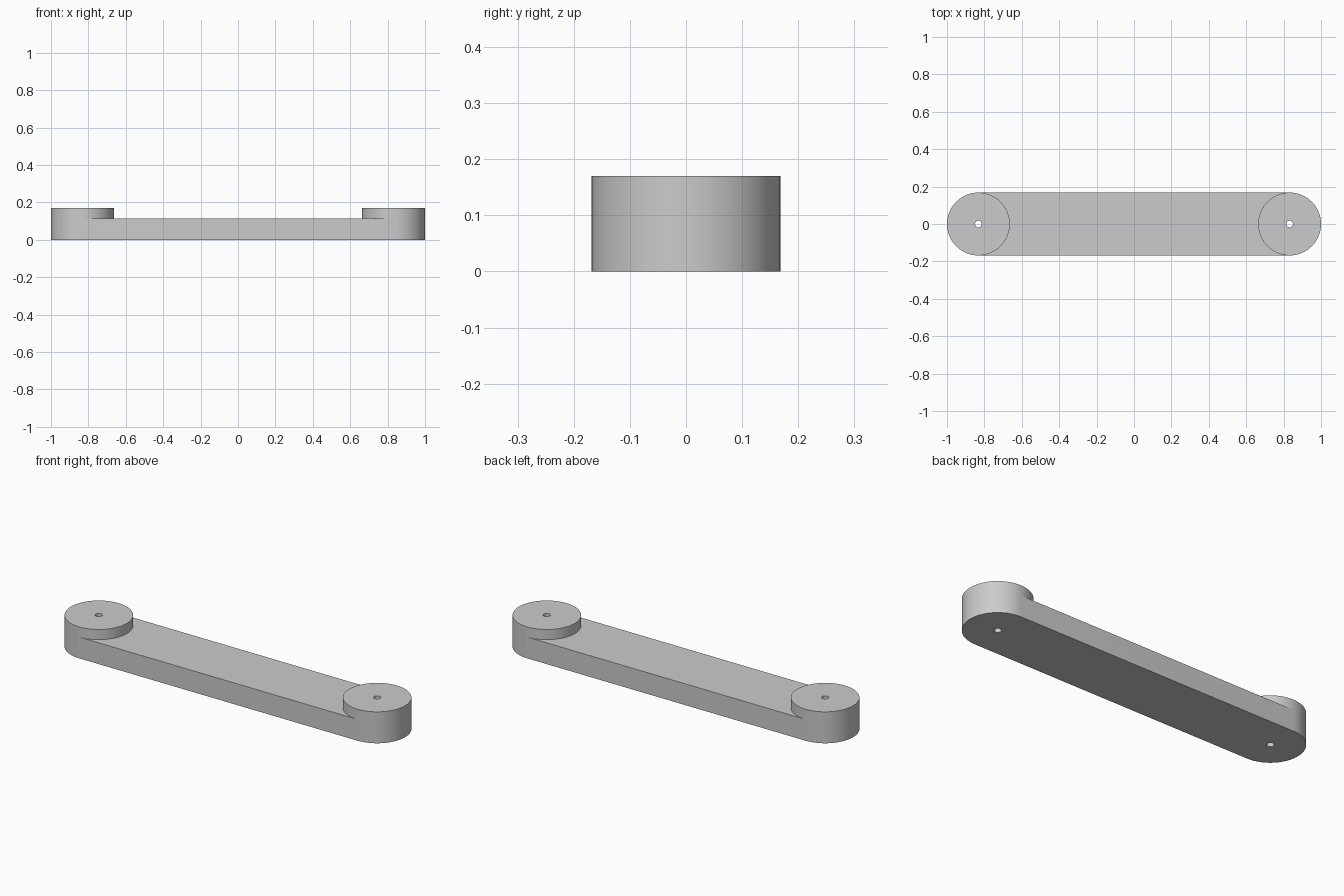
import bpy
from math import radians

cube = bpy.data.objects.get("Cube")
if cube:
    bpy.data.objects.remove(cube, do_unlink=True)

RADIUS = 0.168      # rounded ends
CENTRE = 0.832      # distance of each pivot from the middle
BAR_TOP = 0.115
BOSS_TOP = 0.17
HOLE = 0.018

grey = bpy.data.materials.new("light grey")
grey.use_nodes = True
colour = (0.6, 0.6, 0.6, 1)
grey.diffuse_color = colour
grey.node_tree.nodes["Principled BSDF"].inputs["Base Color"].default_value = colour


def cylinder(name, x, radius, bottom, top, sides):
    bpy.ops.mesh.primitive_cylinder_add(
        vertices=sides, radius=radius, depth=top - bottom,
        location=(x, 0, (top + bottom) / 2))
    obj = bpy.context.object
    obj.name = name
    obj.data.materials.append(grey)
    return obj


def combine(target, tool, operation):
    """Apply a boolean to target and discard the tool object."""
    mod = target.modifiers.new(operation.lower(), "BOOLEAN")
    mod.operation = operation
    mod.solver = "EXACT"
    mod.object = tool
    tool.hide_render = True
    bpy.context.view_layer.objects.active = target
    bpy.ops.object.modifier_apply(modifier=mod.name)
    bpy.data.objects.remove(tool, do_unlink=True)


# Flat bar running between the pivot centres
bpy.ops.mesh.primitive_cube_add(size=1, location=(0, 0, BAR_TOP / 2))
link = bpy.context.object
link.name = "link_arm"
link.scale = (2 * CENTRE, 2 * RADIUS, BAR_TOP)
bpy.ops.object.transform_apply(location=False, rotation=False, scale=True)
link.data.materials.append(grey)

# Raised round boss with a through hole at each end
for side in (-1, 1):
    x = side * CENTRE
    combine(link, cylinder("end_boss", x, RADIUS, 0, BOSS_TOP, 64), "UNION")
    combine(link, cylinder("pin_hole", x, HOLE, -0.1, BOSS_TOP + 0.1, 32), "DIFFERENCE")

bpy.ops.object.select_all(action="DESELECT")
link.select_set(True)
bpy.context.view_layer.objects.active = link
bpy.ops.object.shade_smooth_by_angle(angle=radians(30))
